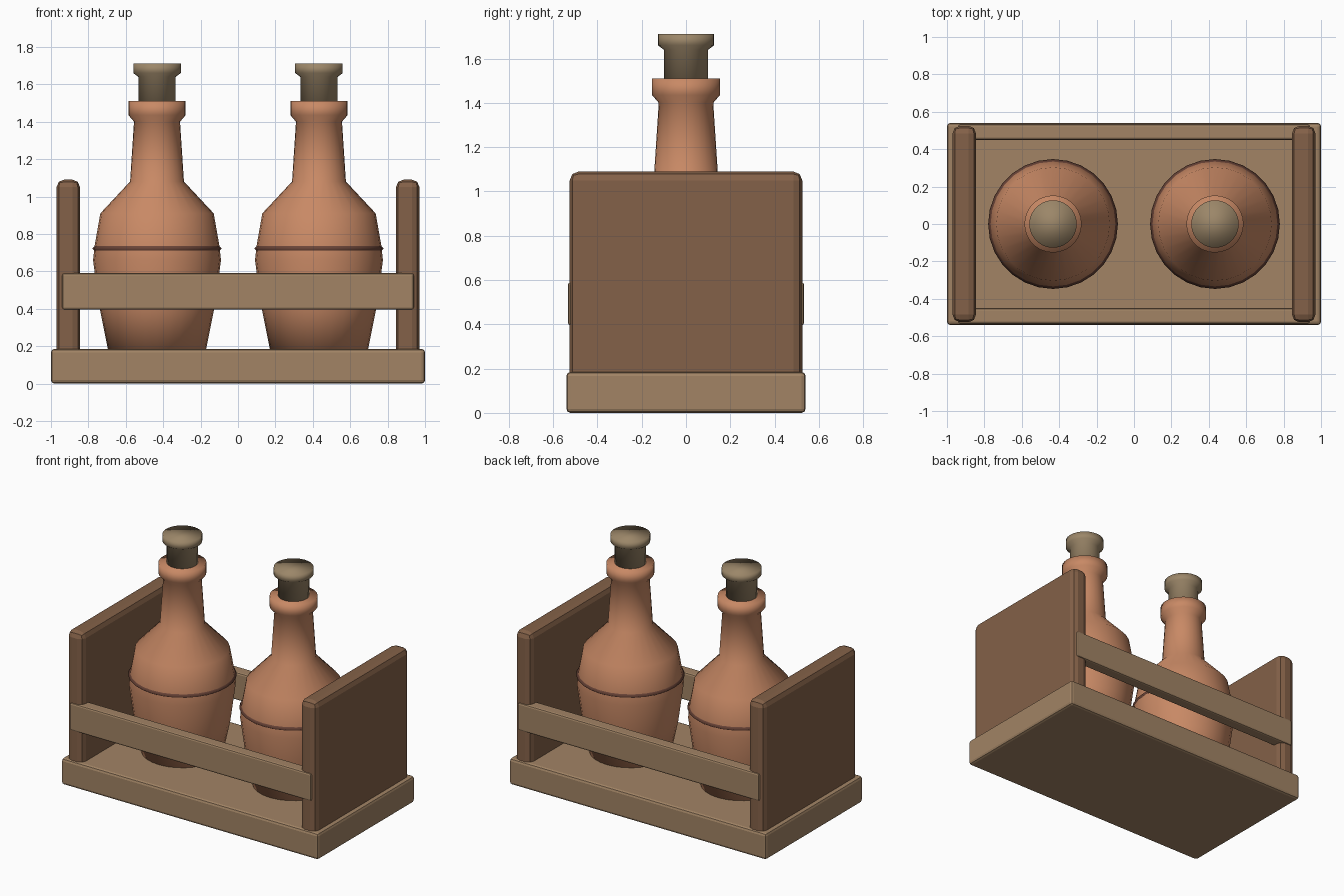
import bpy
import bmesh
import math

default = bpy.data.objects.get("Cube")
if default:
    bpy.data.objects.remove(default, do_unlink=True)


def material(name, r, g, b):
    mat = bpy.data.materials.new(name)
    mat.use_nodes = True
    mat.diffuse_color = (r, g, b, 1)
    shader = mat.node_tree.nodes["Principled BSDF"]
    shader.inputs["Base Color"].default_value = (r, g, b, 1)
    shader.inputs["Roughness"].default_value = 0.8
    return mat


LIGHT_WOOD = material("light_wood", 0.36, 0.23, 0.13)
DARK_WOOD = material("dark_wood", 0.23, 0.12, 0.065)
CLAY = material("clay", 0.58, 0.25, 0.13)
BAND = material("band", 0.15, 0.06, 0.04)
CORK = material("cork", 0.33, 0.24, 0.14)


def finish(name, bm, mat, location=(0, 0, 0)):
    bmesh.ops.recalc_face_normals(bm, faces=bm.faces)
    mesh = bpy.data.meshes.new(name)
    bm.to_mesh(mesh)
    bm.free()
    mesh.materials.append(mat)
    obj = bpy.data.objects.new(name, mesh)
    obj.location = location
    bpy.context.collection.objects.link(obj)
    return obj


def board(name, low, high, mat, bevel, segments):
    """Box between two corners with softened edges."""
    bm = bmesh.new()
    bmesh.ops.create_cube(bm, size=1)
    bmesh.ops.scale(bm, verts=bm.verts, vec=[h - l for l, h in zip(low, high)])
    centre = [(l + h) / 2 for l, h in zip(low, high)]
    obj = finish(name, bm, mat, centre)
    mod = obj.modifiers.new("soft_edges", "BEVEL")
    mod.width = bevel
    mod.segments = segments
    return obj


def lathe(name, profile, mat, x, closed=False, sides=28):
    """Spin (radius, height) points around the vertical axis."""
    bm = bmesh.new()
    rings = []
    for radius, z in profile:
        ring = []
        for i in range(sides):
            a = math.tau * i / sides
            ring.append(bm.verts.new((radius * math.cos(a), radius * math.sin(a), z)))
        rings.append(ring)
    pairs = list(zip(rings, rings[1:]))
    if closed:
        pairs.append((rings[-1], rings[0]))
    else:
        bm.faces.new(rings[0])
        bm.faces.new(rings[-1])
    for lower, upper in pairs:
        for i in range(sides):
            j = (i + 1) % sides
            bm.faces.new((lower[i], lower[j], upper[j], upper[i]))
    for face in bm.faces:
        face.smooth = True
    return finish(name, bm, mat, (x, 0, 0))


# Tray
board("base", (-1, -0.54, 0), (1, 0.54, 0.185), LIGHT_WOOD, 0.018, 2)

# End panels and rails
for side, sign in (("left", 1), ("right", -1)):
    x0, x1 = sorted((0.845 * sign, 0.97 * sign))
    board(side + "_panel", (x0, -0.525, 0.14), (x1, 0.525, 1.09), DARK_WOOD, 0.04, 2)
for side, sign in (("front", -1), ("back", 1)):
    y0, y1 = sorted((0.45 * sign, 0.533 * sign))
    board(side + "_rail", (-0.94, y0, 0.395), (0.94, y1, 0.59), LIGHT_WOOD, 0.012, 2)

# Bottles
BOTTLE = [(0.26, 0.17), (0.31, 0.42), (0.342, 0.66), (0.333, 0.74), (0.303, 0.91),
          (0.144, 1.08), (0.123, 1.4), (0.153, 1.435), (0.153, 1.51)]
RING = [(0.3, 0.7), (0.323, 0.7), (0.347, 0.722), (0.323, 0.745), (0.3, 0.745)]
STOPPER = [(0.1, 1.48), (0.1, 1.64), (0.127, 1.66), (0.127, 1.71)]
for side, x in (("left", 0.433), ("right", -0.433)):
    lathe(side + "_bottle", BOTTLE, CLAY, x)
    lathe(side + "_bottle_ring", RING, BAND, x, closed=True)
    lathe(side + "_stopper", STOPPER, CORK, x)
